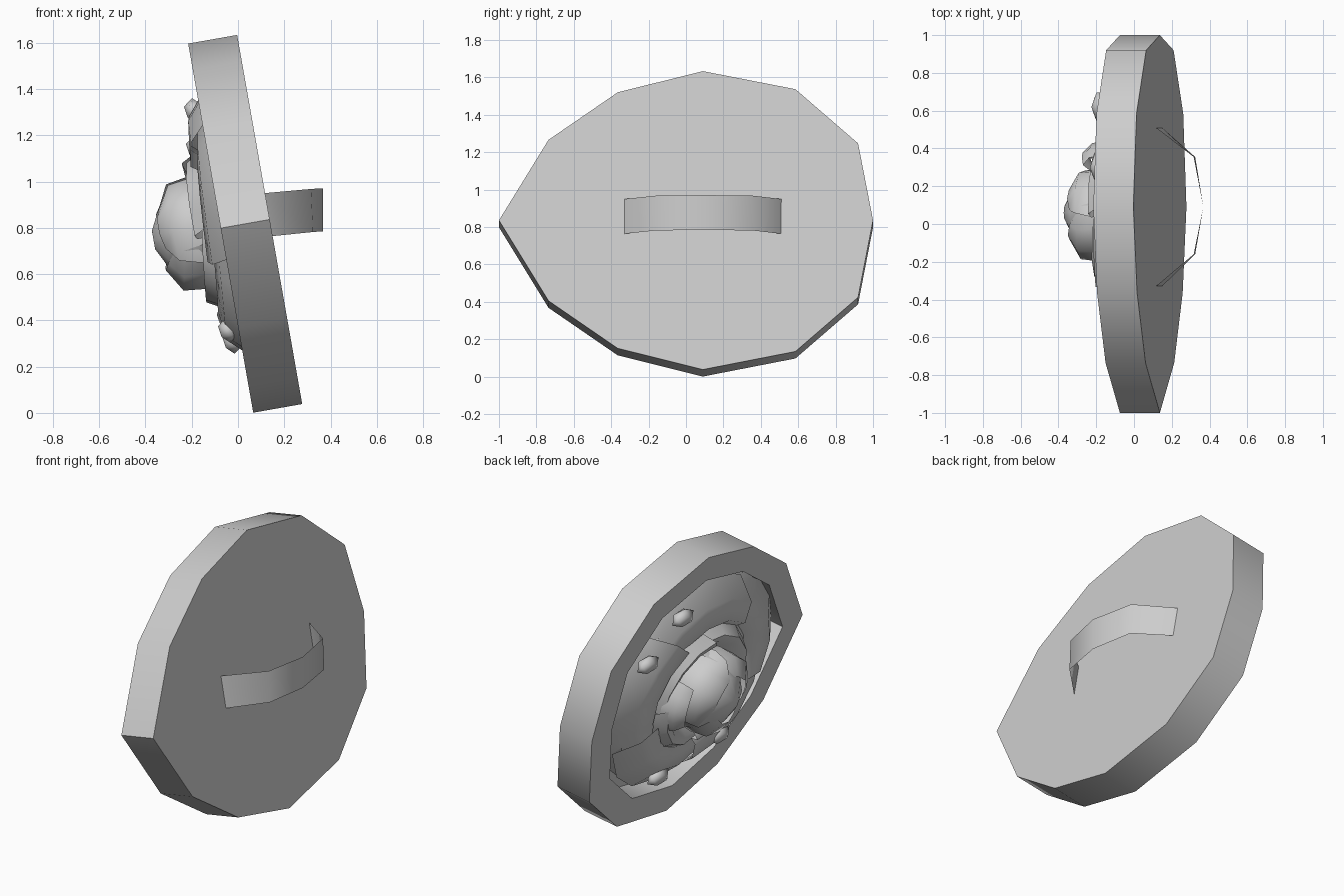
import bpy, bmesh, math
from mathutils import Vector

cube = bpy.data.objects.get("Cube")
if cube:
    bpy.data.objects.remove(cube)

stone = bpy.data.materials.new("plain_grey")
stone.use_nodes = True
GREY = (0.61, 0.61, 0.61, 1)
stone.diffuse_color = GREY
stone.node_tree.nodes["Principled BSDF"].inputs["Base Color"].default_value = GREY

# Tilted frame: "out" points away from the decorated face, "up" along the disc
TILT = math.radians(10)
ORIGIN = Vector((0.137, 0, 0.836))
OUT = Vector((-math.cos(TILT), 0, -math.sin(TILT)))
UP = Vector((-math.sin(TILT), 0, math.cos(TILT)))


def place(out, y, up):
    return ORIGIN + OUT * out + UP * up + Vector((0, y, 0))


def finish(name, bm, angle=38):
    bmesh.ops.recalc_face_normals(bm, faces=bm.faces)
    mesh = bpy.data.meshes.new(name)
    bm.to_mesh(mesh)
    bm.free()
    mesh.materials.append(stone)
    ob = bpy.data.objects.new(name, mesh)
    bpy.context.collection.objects.link(ob)
    bpy.ops.object.select_all(action='DESELECT')
    ob.select_set(True)
    bpy.context.view_layer.objects.active = ob
    bpy.ops.object.shade_smooth_by_angle(angle=math.radians(angle))


def loft(bm, rings, closed=True):
    rows = [[bm.verts.new(p) for p in ring] for ring in rings]
    for a, b in zip(rows, rows[1:]):
        n = len(a)
        for i in range(n if closed else n - 1):
            j = (i + 1) % n
            bm.faces.new((a[i], a[j], b[j], b[i]))
    return rows


# Shield disc with a raised rim and a recessed floor
half = [(-1, 0), (-0.735, 0.437), (-0.365, 0.695), (0.09, 0.81),
        (0.585, 0.712), (0.92, 0.418), (1, 0)]
outline = half + [(y, -u) for y, u in half[-2:0:-1]]
bm = bmesh.new()
steps = [(1, 0), (1, 0.215), (0.81, 0.215), (0.81, 0.085)]
rows = loft(bm, [[place(o, y * s, u * s) for y, u in outline] for s, o in steps])
bm.faces.new(rows[0])
bm.faces.new(rows[-1])
finish("shield_disc", bm)

# Thin strap handle on the rear face, its ends leaning with the disc
path = [(0.132, 0.51, 0.857, 0.016), (0.32, 0.355, 0.875, 0.004), (0.367, 0.09, 0.878, 0),
        (0.32, -0.16, 0.875, 0.004), (0.132, -0.33, 0.857, 0.016)]
bm = bmesh.new()
loft(bm, [[Vector((x - s * lean, y, z + s * 0.093)) for s in (-1, 1)]
          for x, y, z, lean in path], False)
finish("strap_handle", bm, 60)


# Flower relief: every layer is an ellipse around its own centre
def polar(centre, squash, angle, r, out):
    return place(out, centre + r * math.cos(angle), squash * r * math.sin(angle))


def turned(name, centre, squash, profile, sides):
    bm = bmesh.new()
    rows = loft(bm, [[polar(centre, squash, math.tau * i / sides, r, o)
                      for i in range(sides)] for r, o in profile])
    bm.faces.new(rows[-1])
    finish(name, bm)


def petal(name, centre, squash, middle, span, profile, lift, droop):
    """Curved sheet whose one side rides over the next petal."""
    bm = bmesh.new()
    rings = []
    last = len(profile) - 1
    for k, (r, o) in enumerate(profile):
        f = k / last
        ring = []
        for i in range(5):
            t = i / 2 - 1
            ring.append(polar(centre, squash, middle + t * span * (1 - 0.2 * f * f),
                              r * (1 - 0.08 * f * t * t),
                              o + lift * t - f * droop * t * t))
        rings.append(ring)
    loft(bm, rings, False)
    finish(name, bm, 60)


turned("flower_base", 0.03, 0.82, [(0.76, 0.08), (0.67, 0.19), (0.45, 0.24), (0.2, 0.25)], 12)
layers = [
    ("outer_petal", 0.02, 0.8, 5, 0.2, 0.82,
     [(0.38, 0.2), (0.47, 0.28), (0.63, 0.265), (0.79, 0.16)], 0.02, 0.01),
    ("middle_petal", 0.07, 0.85, 4, 0.75, 0.95,
     [(0.24, 0.22), (0.33, 0.31), (0.38, 0.325), (0.44, 0.26)], 0.02, 0.02),
    ("bud_petal", 0.05, 1, 3, 0.4, 1.25,
     [(0.23, 0.2), (0.25, 0.32), (0.24, 0.42), (0.14, 0.48)], 0.015, 0.03),
    ("side_petal", 0.07, 0.8, 1, 0.1, 0.55,
     [(0.38, 0.22), (0.36, 0.36), (0.31, 0.41), (0.24, 0.36)], 0, 0.03),
]
for name, centre, squash, count, start, span, profile, lift, droop in layers:
    for n in range(count):
        petal(f"{name}_{n + 1}", centre, squash, start + math.tau * n / count,
              span, profile, lift, droop)
turned("bud_heart", 0.06, 1, [(0.22, 0.22), (0.22, 0.38), (0.14, 0.46), (0.04, 0.51)], 8)

# Small curled tips between the outer petals
tips = [(0.62, 0.36, 0.26), (0.3, 0.52, 0.24), (0.3, -0.49, 0.25), (-0.25, -0.44, 0.26)]
for n, (y, u, o) in enumerate(tips):
    bm = bmesh.new()
    bmesh.ops.create_icosphere(bm, subdivisions=1, radius=1)
    for v in bm.verts:
        c = v.co.copy()
        v.co = place(o + 0.045 * c.x, y + 0.09 * c.y, u + 0.055 * c.z)
    finish(f"curled_tip_{n + 1}", bm, 60)
